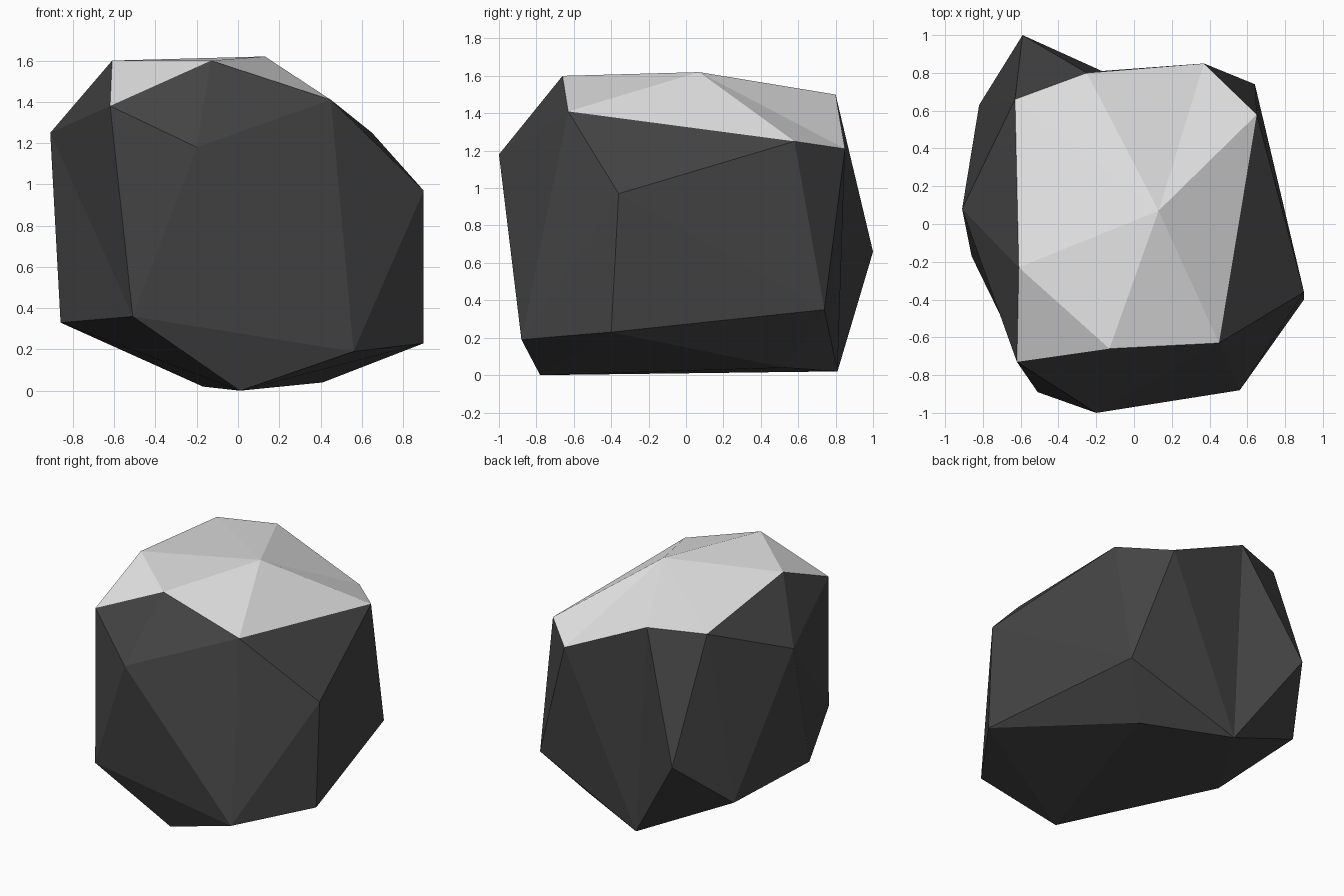
import bpy
import bmesh

cube = bpy.data.objects.get("Cube")
if cube:
    bpy.data.objects.remove(cube, do_unlink=True)


def make_material(name, grey):
    mat = bpy.data.materials.new(name)
    mat.use_nodes = True
    colour = (grey, grey, grey, 1)
    mat.diffuse_color = colour
    mat.node_tree.nodes["Principled BSDF"].inputs["Base Color"].default_value = colour
    return mat


# Corner points of the boulder, one letter each
corners = {
    # rim of the pale cap, and its crown (e)
    "a": (-.62, -.73, 1.38), "b": (-.13, -.66, 1.6), "c": (.45, -.63, 1.41),
    "d": (-.61, -.23, 1.6), "e": (.13, .07, 1.62), "f": (.65, .58, 1.25),
    "g": (.37, .85, 1.21), "h": (-.25, .8, 1.5), "i": (-.63, .66, 1.5),
    # shoulders
    "j": (-.2, -1, 1.18), "k": (.9, -.36, .97), "q": (-.91, .08, 1.25),
    # lower sides
    "l": (.9, -.4, .23), "m": (.56, -.88, .19), "o": (-.51, -.89, .36),
    "p": (-.86, -.17, .33), "r": (-.82, .63, .33), "s": (-.59, 1, .66),
    "t": (.64, .74, .35),
    # underside
    "n": (.01, -.78, 0), "u": (-.17, .81, .02), "v": (.41, .53, .04),
}

bm = bmesh.new()
verts = {key: bm.verts.new(co) for key, co in corners.items()}


def fan(hub, ring, closed=False, material=0):
    """Triangles from a hub corner to each step along a ring of corners."""
    path = ring + ring[0] if closed else ring
    for first, second in zip(path, path[1:]):
        face = bm.faces.new([verts[key] for key in (hub, first, second)])
        face.material_index = material
        face.smooth = False


# Pale cap
fan("e", "bcfghid", closed=True, material=1)
fan("a", "bd", material=1)

# Dark rock: front, left, right and back facets
fan("j", "aomcb", closed=True)
fan("q", "dirpoa", closed=True)
fan("k", "cmltf", closed=True)
fan("u", "hgtvnprs", closed=True)

# Dark rock: remaining facets between the fans
fan("i", "hsr")
fan("n", "pomlv")
fan("f", "gt")
fan("l", "vt")

bmesh.ops.recalc_face_normals(bm, faces=bm.faces[:])
mesh = bpy.data.meshes.new("boulder")
bm.to_mesh(mesh)
bm.free()
mesh.materials.append(make_material("dark_rock", .058))
mesh.materials.append(make_material("pale_cap", .8))
boulder = bpy.data.objects.new("boulder", mesh)
bpy.context.collection.objects.link(boulder)
